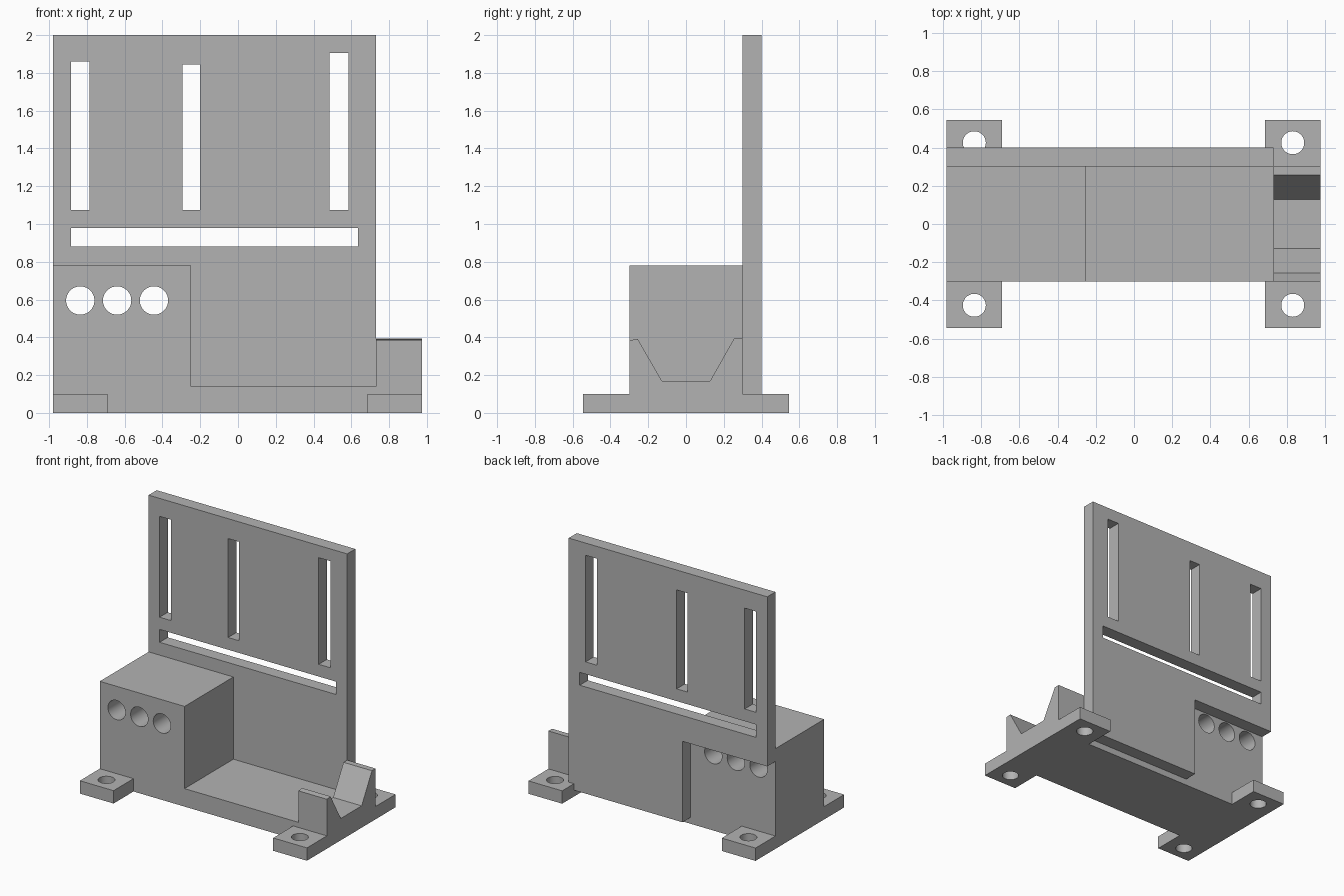
import bpy
import bmesh
import math
from mathutils import Vector, Matrix

if "Cube" in bpy.data.objects:
    bpy.data.objects.remove(bpy.data.objects["Cube"], do_unlink=True)

grey = bpy.data.materials.new("plain_grey")
grey.use_nodes = True
colour = (0.45, 0.45, 0.45, 1)
grey.diffuse_color = colour
grey.node_tree.nodes["Principled BSDF"].inputs["Base Color"].default_value = colour


def prism(name, points, direction):
    """Extrude a flat outline of 3D points along a direction."""
    bm = bmesh.new()
    face = bm.faces.new([bm.verts.new(p) for p in points])
    grown = bmesh.ops.extrude_face_region(bm, geom=[face], use_keep_orig=True)
    verts = [g for g in grown["geom"] if isinstance(g, bmesh.types.BMVert)]
    bmesh.ops.translate(bm, verts=verts, vec=Vector(direction))
    bmesh.ops.recalc_face_normals(bm, faces=bm.faces)
    mesh = bpy.data.meshes.new(name)
    bm.to_mesh(mesh)
    bm.free()
    mesh.materials.append(grey)
    obj = bpy.data.objects.new(name, mesh)
    bpy.context.collection.objects.link(obj)
    return obj


def box(name, x0, x1, y0, y1, z0, z1):
    outline = [(x0, y0, z0), (x1, y0, z0), (x1, y0, z1), (x0, y0, z1)]
    return prism(name, outline, (0, y1 - y0, 0))


def rod(name, centre, radius, direction, sides=48):
    """Round cutter centred on a point."""
    axis = Vector(direction)
    turn = axis.to_track_quat("Z", "Y").to_matrix().to_4x4()
    place = Matrix.Translation(Vector(centre) - axis / 2) @ turn
    angles = [2 * math.pi * i / sides for i in range(sides)]
    ring = [place @ Vector((radius * math.cos(a), radius * math.sin(a), 0)) for a in angles]
    return prism(name, ring, direction)


def cut(obj, cutters):
    """Subtract the cutters, apply the result and delete them."""
    for cutter in cutters:
        mod = obj.modifiers.new("cut", "BOOLEAN")
        mod.operation = "DIFFERENCE"
        mod.solver = "EXACT"
        mod.object = cutter
    bpy.context.view_layer.update()
    graph = bpy.context.evaluated_depsgraph_get()
    mesh = bpy.data.meshes.new_from_object(obj.evaluated_get(graph))
    obj.modifiers.clear()
    obj.data = mesh
    for cutter in cutters:
        bpy.data.objects.remove(cutter, do_unlink=True)
    bpy.ops.object.select_all(action="DESELECT")
    obj.select_set(True)
    bpy.context.view_layer.objects.active = obj
    bpy.ops.object.shade_smooth_by_angle(angle=math.radians(30))


LEFT, RIGHT, STEP, EDGE = 0.975, -0.98, -0.25, 0.73
FRONT, BACK = -0.3, 0.3

# Base and tall block, one stepped outline, with three through holes
steps = [(RIGHT, 0), (EDGE, 0), (EDGE, 0.14), (STEP, 0.14), (STEP, 0.78), (RIGHT, 0.78)]
base = prism("base_block", [(x, FRONT, z) for x, z in steps], (0, BACK - FRONT, 0))
cut(base, [rod("hole_cutter", (x, 0, 0.595), 0.075, (0, 1, 0)) for x in (-0.835, -0.64, -0.445)])

# Cradle with a tapered notch at the left end
notch = [(FRONT, 0), (BACK, 0), (BACK, 0.395), (0.255, 0.395), (0.128, 0.17),
         (-0.128, 0.17), (-0.255, 0.39), (FRONT, 0.385)]
prism("cradle", [(EDGE, y, z) for y, z in notch], (LEFT - EDGE, 0, 0))

# Back panel, cut away behind the block, with four slots
sheet = [(STEP, 0.05), (EDGE, 0.05), (EDGE, 2), (RIGHT, 2), (RIGHT, 0.68), (STEP, 0.68)]
panel = prism("back_panel", [(x, BACK, z) for x, z in sheet], (0, 0.1, 0))
slots = [(-0.885, -0.785, 1.075, 1.86), (-0.295, -0.2, 1.075, 1.845),
         (0.485, 0.585, 1.075, 1.905), (-0.885, 0.635, 0.88, 0.98)]
cut(panel, [box("slot_cutter", x0, x1, 0.2, 0.5, z0, z1) for x0, x1, z0, z1 in slots])

# Four mounting feet with screw holes
for side, x0, x1 in (("right", RIGHT, -0.69), ("left", 0.685, LEFT)):
    for end, y0, y1 in (("front", -0.545, FRONT), ("back", BACK, 0.545)):
        foot = box(f"{end}_{side}_foot", x0, x1, y0, y1, 0, 0.1)
        centre = ((x0 + x1) / 2, math.copysign(0.425, y0), 0.05)
        cut(foot, [rod("screw_cutter", centre, 0.06, (0, 0, 0.4))])
